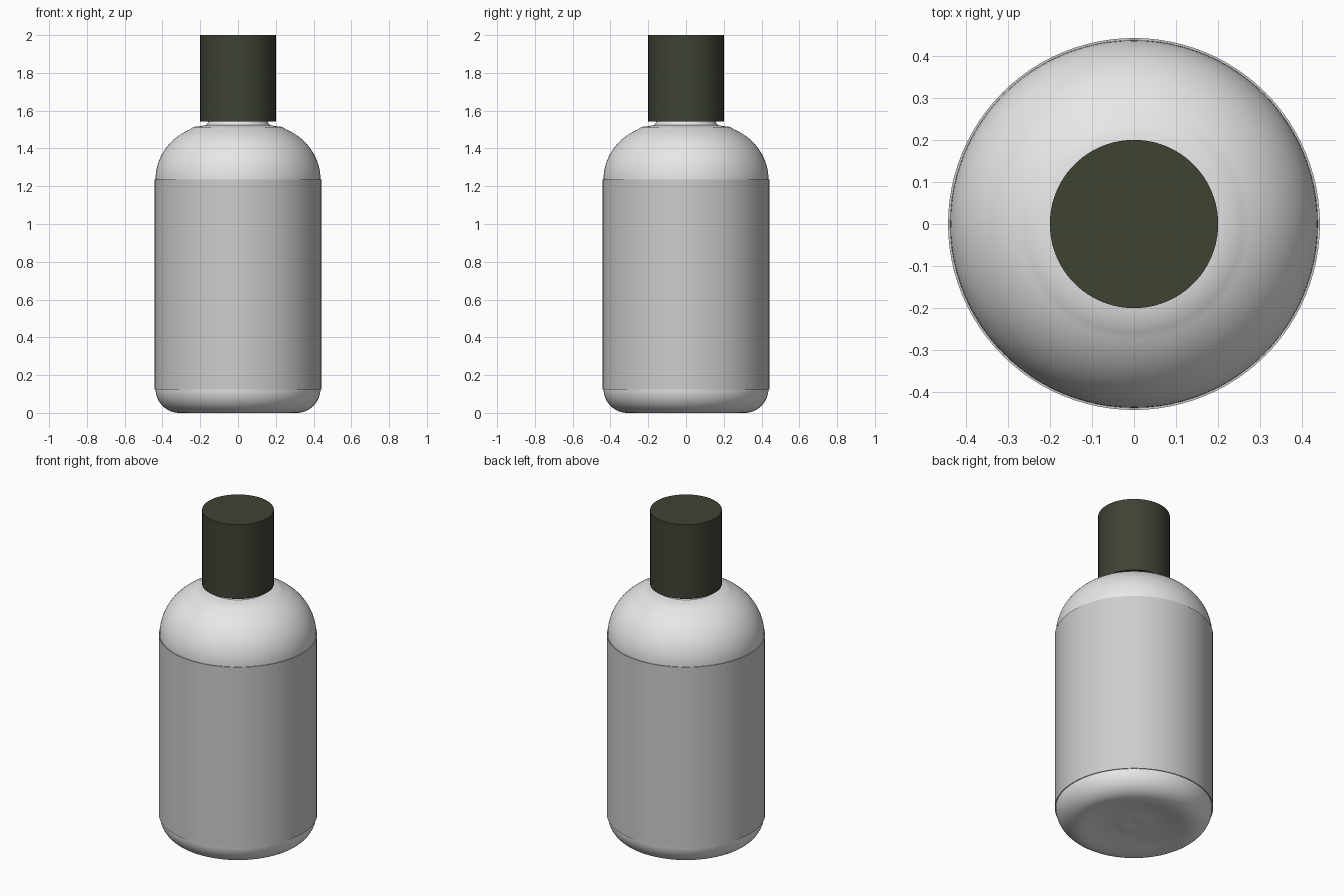
import bpy, bmesh, math

if "Cube" in bpy.data.objects:
    bpy.data.objects.remove(bpy.data.objects["Cube"])

SEG = 96


def material(name, rgb):
    m = bpy.data.materials.new(name)
    m.diffuse_color = (*rgb, 1)
    m.use_nodes = True
    m.node_tree.nodes["Principled BSDF"].inputs["Base Color"].default_value = m.diffuse_color
    return m


def arc(cr, cz, a, b, start, end, n):
    """Profile points (radius, height) along an elliptical arc."""
    pts = []
    for i in range(n + 1):
        t = math.radians(start + (end - start) * i / n)
        pts.append((cr + a * math.cos(t), cz + b * math.sin(t)))
    return pts


def lathe(name, profile, mat, closed=False):
    """Spin a (radius, height) profile around z."""
    bm = bmesh.new()
    verts = [bm.verts.new((r, 0, z)) for r, z in profile]
    pairs = list(zip(verts, verts[1:]))
    if closed:
        pairs.append((verts[-1], verts[0]))
    edges = [bm.edges.new(p) for p in pairs]
    bmesh.ops.spin(bm, geom=verts + edges, cent=(0, 0, 0), axis=(0, 0, 1),
                   angle=math.tau, steps=SEG, use_duplicate=False)
    bmesh.ops.remove_doubles(bm, verts=bm.verts, dist=1e-5)
    bmesh.ops.recalc_face_normals(bm, faces=bm.faces)
    me = bpy.data.meshes.new(name)
    bm.to_mesh(me)
    bm.free()
    me.materials.append(mat)
    ob = bpy.data.objects.new(name, me)
    bpy.context.collection.objects.link(ob)
    bpy.ops.object.select_all(action='DESELECT')
    ob.select_set(True)
    bpy.context.view_layer.objects.active = ob
    bpy.ops.object.shade_smooth_by_angle(angle=math.radians(30))
    return ob


white = material("bottle_white", (0.8, 0.8, 0.8))
grey = material("label_grey", (0.61, 0.61, 0.61))
green = material("cap_dark_green", (0.048, 0.056, 0.034))

# Bottle: dished base, rounded heel, straight wall, domed shoulder, neck
base = [(0, 0.028), (0.03, 0.026), (0.06, 0.02), (0.09, 0.024), (0.13, 0.024),
        (0.2, 0.018), (0.26, 0.006), (0.29, 0.001)]
heel = arc(0.312, 0.13, 0.125, 0.13, -90, 0, 12)
shoulder = arc(0.135, 1.235, 0.302, 0.289, 0, 66, 18)
neck = [(0.235, 1.514), (0.2, 1.518), (0.17, 1.523), (0.16, 1.535),
        (0.155, 1.56), (0.155, 1.9), (0, 1.9)]
lathe("bottle", base + heel + shoulder + neck, white)

# Wrap-around label: thin sleeve just outside the wall
lathe("label", [(0.437, 0.125), (0.442, 0.125), (0.442, 1.235), (0.437, 1.235)],
      grey, closed=True)

# Cap: hollow underside fitting over the neck
lathe("cap", [(0, 2.0), (0.2, 2.0), (0.2, 1.543), (0.165, 1.543),
              (0.165, 1.92), (0, 1.92)], green)
